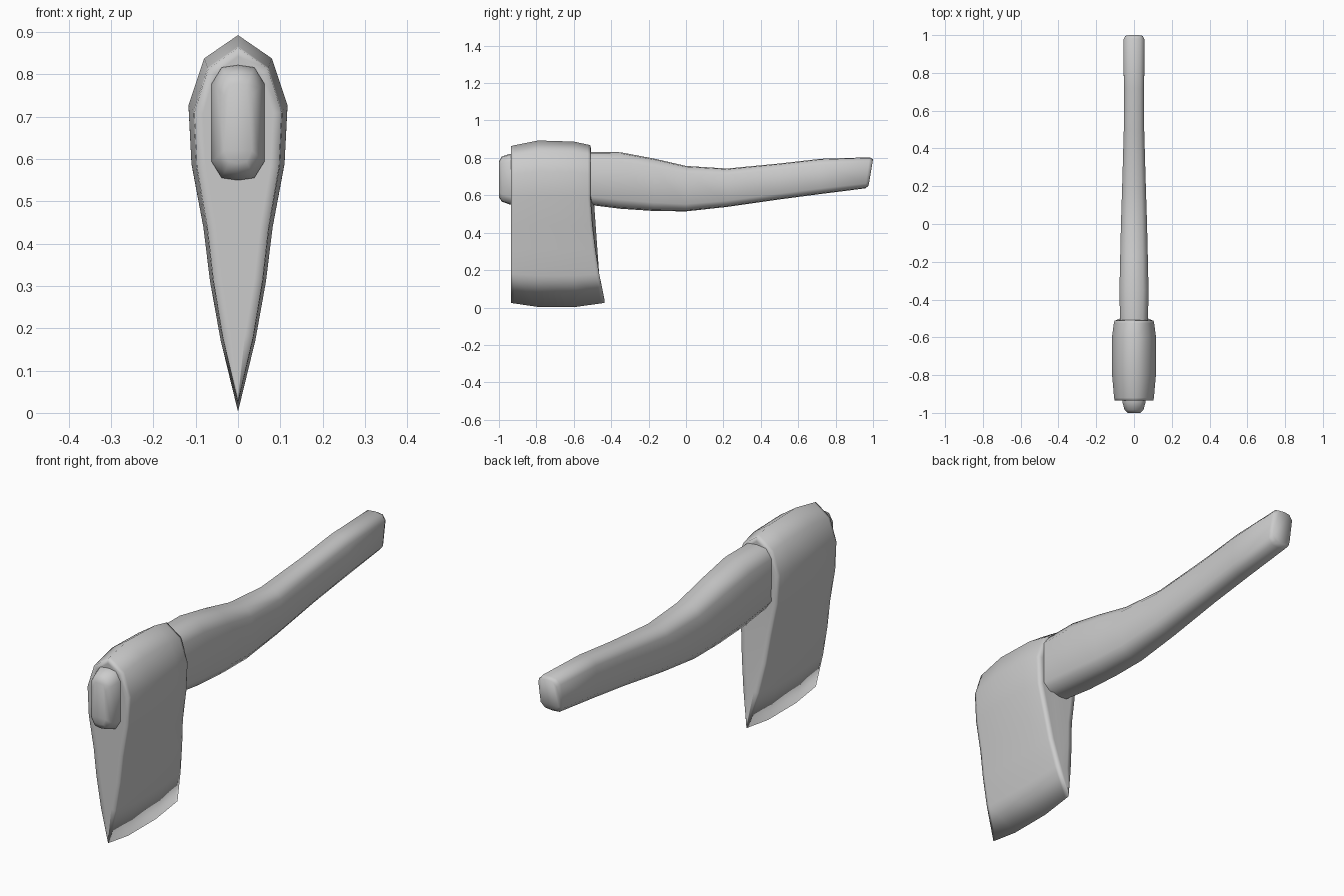
import bpy
import bmesh

cube = bpy.data.objects.get("Cube")
if cube:
    bpy.data.objects.remove(cube, do_unlink=True)

GREY = (0.6, 0.6, 0.6, 1)
grey = bpy.data.materials.new("plain grey")
grey.use_nodes = True
grey.diffuse_color = GREY
grey.node_tree.nodes["Principled BSDF"].inputs["Base Color"].default_value = GREY


def loft(name, rings, cap_inset):
    """Skin closed rings of points, cap both ends and shade smooth."""
    bm = bmesh.new()
    loops = [[bm.verts.new(p) for p in ring] for ring in rings]
    for a, b in zip(loops, loops[1:]):
        for i in range(len(a)):
            j = (i + 1) % len(a)
            bm.faces.new((a[i], a[j], b[j], b[i]))
    caps = [bm.faces.new(loops[0]), bm.faces.new(loops[-1])]
    bmesh.ops.recalc_face_normals(bm, faces=bm.faces)
    if cap_inset:
        bmesh.ops.inset_individual(bm, faces=caps, thickness=cap_inset)
    for f in bm.faces:
        f.smooth = True
    mesh = bpy.data.meshes.new(name)
    bm.to_mesh(mesh)
    bm.free()
    mesh.materials.append(grey)
    obj = bpy.data.objects.new(name, mesh)
    bpy.context.collection.objects.link(obj)
    return obj


def mirrored(half):
    """Close a half outline whose first and last points lie on the centre."""
    return half + [(-x, z) for x, z in half[-2:0:-1]]


# Axe head: wedge outline (half width, height) swept from front to back
wedge = mirrored([(0, 0.893), (0.08, 0.838), (0.117, 0.727), (0.11, 0.59),
                  (0.082, 0.44), (0.066, 0.31), (0.041, 0.17), (0, 0.0)])


def head_ring(y, width, drop, lift, flare):
    ring = []
    for x, z in wedge:
        t = z / 0.893
        low = max(0, 1 - z / 0.6)
        ring.append((x * width, y + flare * low ** 1.5,
                     z - drop * t ** 3 + lift * (1 - t) ** 4))
    return ring


head = loft("axe_head", [
    head_ring(-0.935, 0.88, 0.03, 0.025, 0),
    head_ring(-0.92, 0.9, 0.026, 0.022, 0),
    head_ring(-0.79, 1, 0, 0.003, 0),
    head_ring(-0.6, 1, 0.006, 0.003, 0.01),
    head_ring(-0.525, 0.91, 0.022, 0.022, 0.07),
    head_ring(-0.51, 0.88, 0.026, 0.025, 0.075)], 0.02)


# Handle: rounded bar with stations (y, bottom, top, half width, end slant)
def handle_ring(y, bottom, top, w, slant=0):
    mid, h = (bottom + top) / 2, (top - bottom) / 2
    half = [(0, h), (0.62 * w, h * 0.96), (w, h * 0.68),
            (w, -h * 0.68), (0.62 * w, -h * 0.96), (0, -h)]
    return [(x, y + slant * z / h, mid + z) for x, z in mirrored(half)]


handle = loft("handle", [handle_ring(*s) for s in (
    (-1.0, 0.59, 0.78, 0.033),
    (-0.985, 0.566, 0.807, 0.05),
    (-0.94, 0.55, 0.822, 0.062),
    (-0.51, 0.548, 0.832, 0.074),
    (-0.35, 0.528, 0.83, 0.077),
    (-0.17, 0.516, 0.796, 0.073),
    (0.0, 0.514, 0.757, 0.069),
    (0.22, 0.538, 0.743, 0.062),
    (0.5, 0.578, 0.77, 0.054),
    (0.72, 0.607, 0.795, 0.054),
    (0.97, 0.637, 0.803, 0.055, 0.012),
    (0.988, 0.65, 0.793, 0.046, 0.012))], 0)
